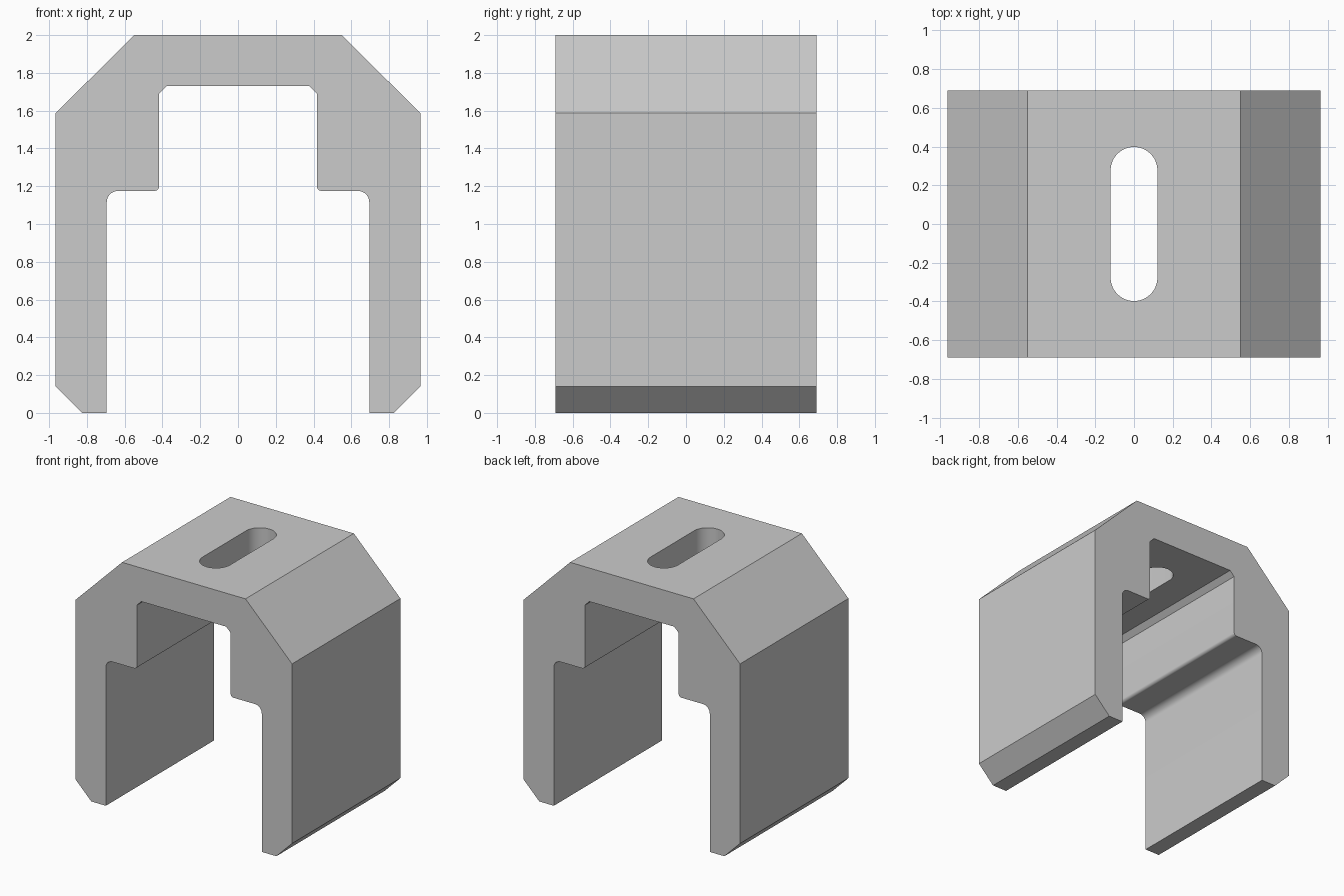
import bpy, bmesh, math
from mathutils import Vector

cube = bpy.data.objects.get("Cube")
if cube:
    bpy.data.objects.remove(cube, do_unlink=True)

DEPTH = 0.69

grey = bpy.data.materials.new("plain grey")
grey.use_nodes = True
colour = (0.6, 0.6, 0.6, 1)
grey.diffuse_color = colour
grey.node_tree.nodes["Principled BSDF"].inputs["Base Color"].default_value = colour


def arc(cx, cz, r, start, end, steps):
    """Points along an arc, angles in degrees."""
    angles = [math.radians(start + (end - start) * i / steps) for i in range(steps + 1)]
    return [(cx + r * math.cos(a), cz + r * math.sin(a)) for a in angles]


def prism(name, points, direction):
    """Extrude a closed flat outline along a direction."""
    bm = bmesh.new()
    face = bm.faces.new([bm.verts.new(p) for p in points])
    out = bmesh.ops.extrude_face_region(bm, geom=[face])
    moved = [v for v in out["geom"] if isinstance(v, bmesh.types.BMVert)]
    bmesh.ops.translate(bm, verts=moved, vec=Vector(direction))
    bmesh.ops.recalc_face_normals(bm, faces=bm.faces)
    mesh = bpy.data.meshes.new(name)
    bm.to_mesh(mesh)
    bm.free()
    mesh.materials.append(grey)
    obj = bpy.data.objects.new(name, mesh)
    bpy.context.collection.objects.link(obj)
    return obj


# Bracket half outline: outer roof and leg, then the stepped inside
half = [(0.55, 2), (0.965, 1.587), (0.965, 0.14), (0.825, 0), (0.695, 0)]
half += arc(0.635, 1.115, 0.06, 0, 90, 10)
half += arc(0.443, 1.2, 0.025, 270, 180, 8)
half += [(0.418, 1.69), (0.378, 1.73)]
outline = half + [(-x, z) for x, z in reversed(half)]
bracket = prism("bracket", [(x, -DEPTH, z) for x, z in outline], (0, 2 * DEPTH, 0))

# Rounded slot through the roof
slot = arc(0, 0.277, 0.121, 0, 180, 24) + arc(0, -0.277, 0.121, 180, 360, 24)
cutter = prism("slot_cutter", [(x, y, 1.6) for x, y in slot], (0, 0, 0.6))
cut = bracket.modifiers.new("slot", "BOOLEAN")
cut.operation = "DIFFERENCE"
cut.solver = "EXACT"
cut.object = cutter

bpy.ops.object.select_all(action="DESELECT")
bracket.select_set(True)
bpy.context.view_layer.objects.active = bracket
bpy.ops.object.modifier_apply(modifier="slot")
bpy.data.objects.remove(cutter, do_unlink=True)
bpy.ops.object.shade_smooth_by_angle(angle=math.radians(30))
